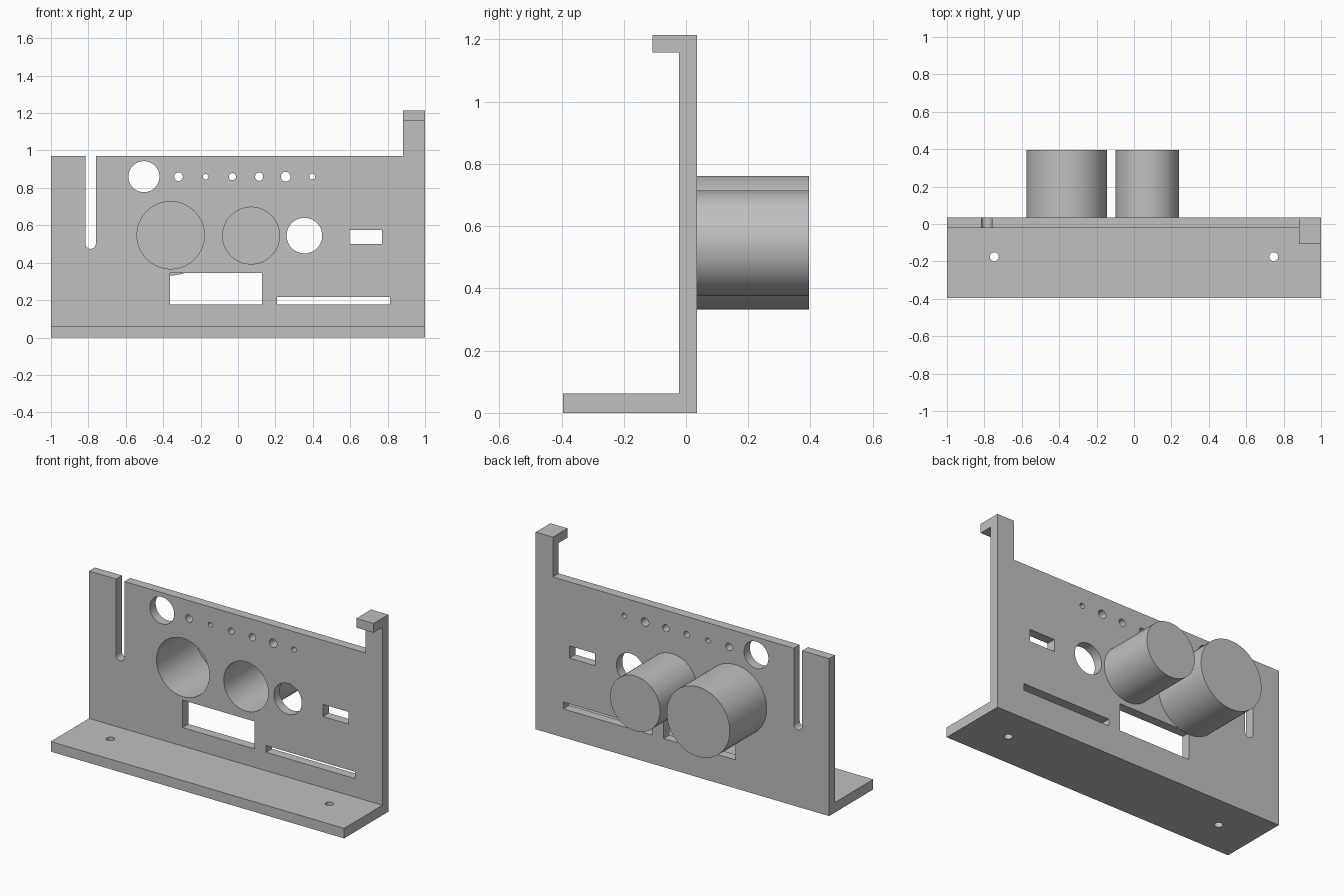
import bpy, bmesh, math

if "Cube" in bpy.data.objects:
    bpy.data.objects.remove(bpy.data.objects["Cube"])

grey = bpy.data.materials.new("plain grey")
grey.diffuse_color = (0.53, 0.53, 0.53, 1)
grey.use_nodes = True
grey.node_tree.nodes["Principled BSDF"].inputs["Base Color"].default_value = grey.diffuse_color

FRONT, BACK = -0.022, 0.035      # upright panel faces
CUP_END = 0.395


def finish(bm, name):
    bmesh.ops.recalc_face_normals(bm, faces=bm.faces)
    me = bpy.data.meshes.new(name)
    bm.to_mesh(me)
    bm.free()
    ob = bpy.data.objects.new(name, me)
    bpy.context.collection.objects.link(ob)
    me.materials.append(grey)
    return ob


def prism(bm, points, offset):
    """Closed polygon swept along an offset."""
    face = bm.faces.new([bm.verts.new(p) for p in points])
    res = bmesh.ops.extrude_face_region(bm, geom=[face])
    verts = [g for g in res["geom"] if isinstance(g, bmesh.types.BMVert)]
    bmesh.ops.translate(bm, verts=verts, vec=offset)


def arc(x, z, r, a0=0, a1=360, n=48):
    steps = n if a1 - a0 == 360 else n + 1
    return [(x + r * math.cos(math.radians(a0 + (a1 - a0) * i / n)),
             z + r * math.sin(math.radians(a0 + (a1 - a0) * i / n)))
            for i in range(steps)]


def rect(x0, x1, z0, z1):
    return [(x0, z0), (x1, z0), (x1, z1), (x0, z1)]


def smooth(ob):
    bpy.ops.object.select_all(action='DESELECT')
    ob.select_set(True)
    bpy.context.view_layer.objects.active = ob
    bpy.ops.object.shade_smooth_by_angle(angle=math.radians(30))


# Bracket: side profile with foot and top hook, swept across the width
bm = bmesh.new()
side = [(-0.395, 0), (BACK, 0), (BACK, 1.215), (-0.108, 1.215), (-0.108, 1.158),
        (FRONT, 1.158), (FRONT, 0.062), (-0.395, 0.062)]
prism(bm, [(-1, y, z) for y, z in side], (2, 0, 0))
bracket = finish(bm, "bracket")

# Openings through the panel
cups = [(-0.36, 0.547, 0.215, 0.18), (0.07, 0.545, 0.17, 0.152)]
holes = [(-0.503, 0.86, 0.083), (0.355, 0.545, 0.095)]
holes += [(x, 0.86, r) for x, r in ((-0.318, 0.023), (-0.173, 0.015), (-0.03, 0.019),
                                    (0.113, 0.022), (0.255, 0.026), (0.397, 0.016))]
holes += [(x, z, ri) for x, z, ro, ri in cups]
shapes = [arc(*h, n=64 if h[2] > 0.05 else 32) for h in holes]
shapes += [rect(-0.363, 0.128, 0.176, 0.345), rect(0.208, 0.812, 0.176, 0.218),
           rect(0.595, 0.77, 0.5, 0.575)]
# Space above the panel, joined to the round-ended slot
shapes.append([(-1.1, 0.97)] + [(-0.816, 0.97)] + arc(-0.788, 0.502, 0.028, 180, 360, 16)
              + [(-0.76, 0.97), (0.883, 0.97), (0.883, 1.4), (-1.1, 1.4)])
bm = bmesh.new()
for s in shapes:
    prism(bm, [(x, -0.2, z) for x, z in s], (0, 0.4, 0))
# Screw holes in the foot
for x in (-0.747, 0.747):
    prism(bm, [(px, py, -0.1) for px, py in arc(x, -0.175, 0.024, n=32)], (0, 0, 0.25))
cutter = finish(bm, "opening_cutter")
cutter.hide_render = True

mod = bracket.modifiers.new("openings", 'BOOLEAN')
mod.operation = 'DIFFERENCE'
mod.solver = 'EXACT'
mod.object = cutter
bpy.context.view_layer.objects.active = bracket
bpy.ops.object.modifier_apply(modifier=mod.name)
bpy.data.objects.remove(cutter)
smooth(bracket)

# Cups behind the panel: hollow, open to the front, closed at the back
for name, (x, z, ro, ri) in zip(("large_cup", "small_cup"), cups):
    bm = bmesh.new()
    floor = CUP_END - (ro - ri)
    rings = [[bm.verts.new((px, y, pz)) for px, pz in arc(x, z, r, n=64)]
             for r, y in ((ri, floor), (ri, BACK), (ro, BACK), (ro, CUP_END))]
    for a, b in zip(rings, rings[1:]):
        for i in range(64):
            j = (i + 1) % 64
            bm.faces.new((a[i], a[j], b[j], b[i]))
    bm.faces.new(rings[0])
    bm.faces.new(rings[-1])
    smooth(finish(bm, name))
